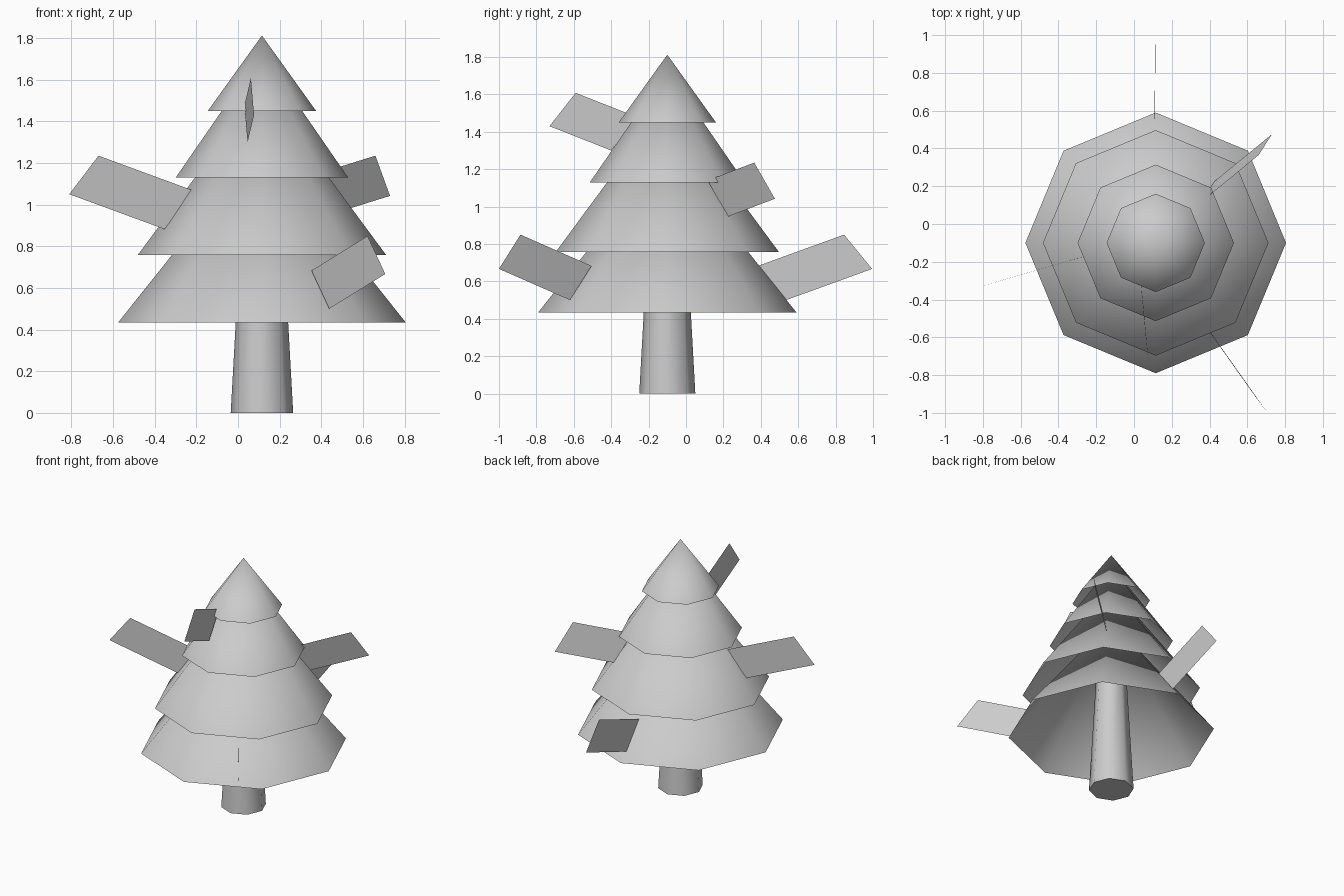
import bpy, bmesh, math

if "Cube" in bpy.data.objects:
    bpy.data.objects.remove(bpy.data.objects["Cube"])

CX, CY = 0.115, -0.10   # tree axis


def make(name, verts, faces, smooth=False):
    me = bpy.data.meshes.new(name)
    me.from_pydata(verts, [], faces)
    me.update()
    ob = bpy.data.objects.new(name, me)
    bpy.context.collection.objects.link(ob)
    if smooth:
        bpy.ops.object.select_all(action='DESELECT')
        ob.select_set(True)
        bpy.context.view_layer.objects.active = ob
        bpy.ops.object.shade_smooth_by_angle(angle=math.radians(60))
    return ob


def ring(r, z, n=8):
    return [(CX + r * math.cos(2 * math.pi * i / n),
             CY + r * math.sin(2 * math.pi * i / n), z) for i in range(n)]


# trunk: tapered octagon, capped at the foot, running up inside the foliage
faces = [(i, (i + 1) % 8, (i + 1) % 8 + 8, i + 8) for i in range(8)]
faces.append(tuple(reversed(range(8))))
make("trunk", ring(0.15, 0) + ring(0.10, 0.9), faces, True)

# foliage tiers: open-bottomed eight-sided cones (base z, radius, apex z)
tiers = [(0.435, 0.69, 1.30), (0.757, 0.597, 1.566),
         (1.13, 0.414, 1.73), (1.45, 0.26, 1.812)]
for k, (z, r, apex) in enumerate(tiers):
    make(f"foliage_tier_{k + 1}", ring(r, z) + [(CX, CY, apex)],
         [(i, (i + 1) % 8, 8) for i in range(8)], True)


# branch cards: flat parallelograms from outer top, outer bottom, inner bottom
def card(name, top, low, inner):
    last = tuple(a + c - b for a, b, c in zip(top, low, inner))
    make(name, [top, low, inner, last], [(0, 1, 2, 3)])


card("branch_left", (-0.67, -0.29, 1.235), (-0.81, -0.33, 1.05), (-0.353, -0.197, 0.882))
card("branch_upper_front", (0.062, -0.59, 1.608), (0.077, -0.73, 1.43), (0.046, -0.40, 1.30))
card("branch_back_right", (0.66, 0.365, 1.235), (0.73, 0.475, 1.042), (0.425, 0.225, 0.947))
card("branch_lower_front", (0.622, -0.885, 0.85), (0.707, -1.0, 0.667), (0.438, -0.62, 0.50))
card("branch_lower_back", (0.113, 0.845, 0.85), (0.113, 0.995, 0.667), (0.108, 0.535, 0.50))
